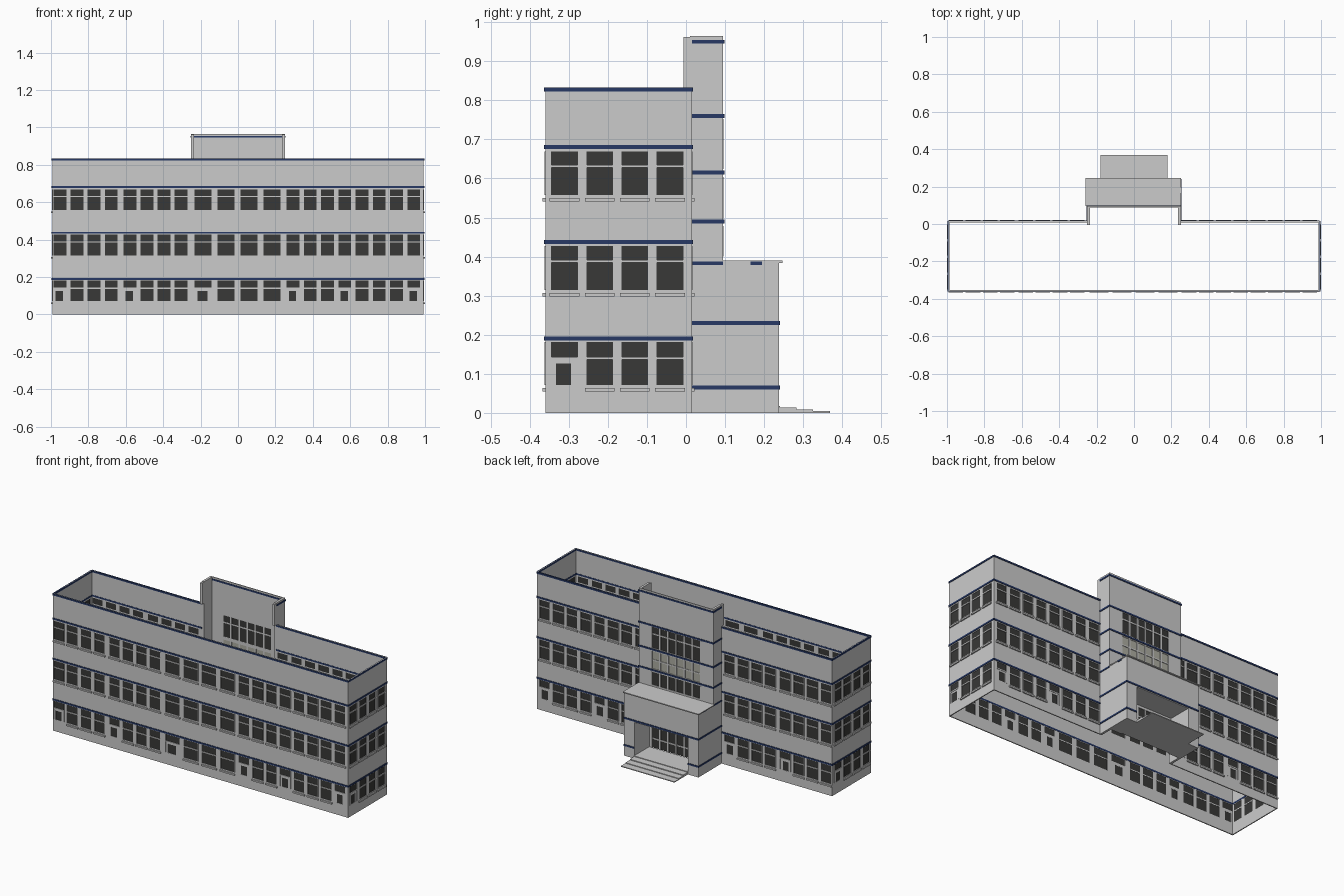
import bpy, bmesh
from mathutils import Vector

if "Cube" in bpy.data.objects:
    bpy.data.objects.remove(bpy.data.objects["Cube"])


def material(name, rgb):
    m = bpy.data.materials.new(name)
    m.diffuse_color = (*rgb, 1)
    m.use_nodes = True
    m.node_tree.nodes["Principled BSDF"].inputs["Base Color"].default_value = m.diffuse_color
    return m


NAVY = material("navy", (0.02, 0.04, 0.13))
DARK = material("dark_glass", (0.04, 0.04, 0.038))
PALE = material("pale_glass", (0.42, 0.42, 0.36))


def build(name, boxes, mat=None):
    """One object from a list of (x0, x1, y0, y1, z0, z1) boxes."""
    bm = bmesh.new()
    for x0, x1, y0, y1, z0, z1 in boxes:
        vs = bmesh.ops.create_cube(bm, size=1)["verts"]
        size = Vector((abs(x1 - x0), abs(y1 - y0), abs(z1 - z0)))
        bmesh.ops.scale(bm, vec=size, verts=vs)
        bmesh.ops.translate(bm, vec=((x0 + x1) / 2, (y0 + y1) / 2, (z0 + z1) / 2), verts=vs)
    me = bpy.data.meshes.new(name)
    bm.to_mesh(me)
    bm.free()
    ob = bpy.data.objects.new(name, me)
    bpy.context.collection.objects.link(ob)
    if mat:
        me.materials.append(mat)


# window bottom, transom, window top on each storey
FLOORS = [(0.072, 0.140, 0.182), (0.315, 0.388, 0.427), (0.558, 0.631, 0.669)]
BANDS = [0.190, 0.437, 0.681, 0.828]
TOP, T = 0.833, 0.006


def facade(name, axis, pos, sign, u0, u1, wins, small):
    """Wall along an axis, facing sign, with real openings; wins = (start, width)."""
    def bx(a, b, v0, v1, z0, z1):
        p, q = pos + sign * v0, pos + sign * v1
        return (a, b, p, q, z0, z1) if axis == "x" else (p, q, a, b, z0, z1)
    wall, panes, frames, sills = [], [], [], []
    # spandrels between the window rows
    edges = [0] + [z for f in FLOORS for z in (f[0], f[2])] + [TOP]
    for z0, z1 in zip(edges[::2], edges[1::2]):
        wall.append(bx(u0, u1, -T, 0, z0, z1))
    for fl, (zb, zt, ztop) in enumerate(FLOORS):
        # piers between windows
        cuts = [u0] + [c for s, w in wins for c in (s, s + w)] + [u1]
        for a, b in zip(cuts[::2], cuts[1::2]):
            wall.append(bx(a, b, -T, 0, zb, ztop))
        for i, (s, w) in enumerate(wins):
            e, f = s + w, 0.003
            panes.append(bx(s, e, -0.005, -0.002, zt, ztop))
            frames.append(bx(s, e, -T, 0.002, zt - f, zt + f))
            if fl == 0 and i in small:
                # small ground floor window
                a, b, zs = s + w * 0.17, e - w * 0.25, 0.126
                wall += [bx(s, a, -T, 0, zb, zt), bx(b, e, -T, 0, zb, zt),
                         bx(a, b, -T, 0, zs, zt)]
                panes.append(bx(a, b, -0.005, -0.002, zb, zs))
            else:
                panes.append(bx(s, e, -0.005, -0.002, zb, zt))
                sills.append(bx(s - 0.005, e + 0.005, 0, 0.007, zb - 0.017, zb - 0.008))
            frames += [bx(s - f, s, -T, 0.002, zb, ztop), bx(e, e + f, -T, 0.002, zb, ztop)]
    build(name + "_wall", wall)
    build(name + "_window_panes", panes, DARK)
    build(name + "_window_frames", frames)
    build(name + "_window_sills", sills)
    build(name + "_bands", [bx(u0, u1, -T - 0.001, 0.003, z - 0.005, z + 0.005)
                            for z in BANDS], NAVY)


# window layout of the long sides
left8 = [(s + 0.0912 * i, 0.068) for s in (-0.986, -0.612) for i in range(4)]
wide4 = [(-0.233 + 0.123 * i, 0.092) for i in range(4)]
right8 = [(0.26 + 0.0922 * i, 0.068) for i in range(8)]
side4 = [(-0.344 + 0.09 * i, 0.066) for i in range(4)]
X, YF, YB = 0.993, -0.36, 0.015

facade("front", "x", YF, -1, -X, X, left8 + wide4 + right8, {0, 4, 8, 12, 15, 19})
facade("back_left", "x", YB, 1, -X, -0.25, left8, {3, 7})
facade("back_right", "x", YB, 1, 0.25, X, right8, {3, 7})
facade("right", "y", X, 1, YF, YB, side4, {0})
facade("left", "y", -X, -1, YF, YB, side4, {3})

# stair tower: side walls and rear facade with glazing openings
build("tower_side_walls", [b for s in (-1, 1) for b in (
    (s * 0.236, s * 0.25, 0.010, 0.095, 0, 0.965),
    (s * 0.236, s * 0.25, -0.006, 0.010, TOP, 0.962))])
GX, Y0, Y1 = 0.165, 0.089, 0.095
rows = [(0.400, 0.478), (0.498, 0.604), (0.624, 0.752)]
zs = [0.205] + [z for r in rows for z in r] + [0.965]
build("tower_rear_wall",
      [(-0.25, 0.25, Y0, Y1, a, b) for a, b in zip(zs[::2], zs[1::2])] +
      [(s * GX, s * 0.25, Y0, Y1, 0, 0.76) for s in (-1, 1)])


def glazing(name, z0, z1, cols, splits, mat):
    """Pane with mullions and transoms in the tower's rear wall."""
    build(name + "_panes", [(-GX, GX, Y0 + 0.001, Y1 - 0.003, z0, z1)], mat)
    step = 2 * GX / cols
    build(name + "_mullions",
          [(-GX + step * i - 0.005, -GX + step * i + 0.005, Y0, Y1 + 0.001, z0, z1)
           for i in range(cols + 1)] +
          [(-GX, GX, Y0, Y1, z - 0.004, z + 0.004) for z in splits])


glazing("stair_lower_window", *rows[0], 6, [], DARK)
glazing("stair_middle_window", *rows[1], 6, [0.551], PALE)
glazing("stair_upper_window", *rows[2], 6, [0.71], DARK)
glazing("entrance_glazing", 0.018, 0.205, 6, [0.075, 0.15], DARK)

# navy bands around the tower
bands = []
for z in (0.49, 0.615, 0.76, 0.95):
    bands.append((-0.252, 0.252, Y1, 0.098, z - 0.005, z + 0.005))
    bands += [(s * 0.25, s * 0.253, 0.015, 0.098, z - 0.005, z + 0.005) for s in (-1, 1)]
bands.append((-0.236, 0.236, Y0 - 0.002, Y0, 0.945, 0.955))
build("tower_bands", bands, NAVY)

# entrance porch: piers, upper block, roof slab
build("porch_piers", [(s * 0.18, s * 0.25, Y1, 0.238, 0, 0.22) for s in (-1, 1)])
build("porch_upper_block", [(-0.25, 0.25, Y1, 0.238, 0.22, 0.384)])
build("porch_roof_slab", [(-0.258, 0.252, Y1, 0.247, 0.384, 0.39)])
pb = [(-0.252, 0.252, 0.238, 0.241, 0.225, 0.235)]
for s in (-1, 1):
    pb.append((s * 0.18, s * 0.252, 0.238, 0.241, 0.06, 0.07))
    pb += [(s * 0.25, s * 0.253, 0.015, 0.241, z - 0.005, z + 0.005) for z in (0.065, 0.23)]
    pb += [(s * 0.25, s * 0.253, a, b, 0.378, 0.387) for a, b in ((0.015, 0.095), (0.165, 0.195))]
build("porch_bands", pb, NAVY)

# entrance floor and shallow steps
build("entrance_steps", [(-0.18, 0.18, Y1, y, 0, z) for y, z in (
    (0.241, 0.018), (0.283, 0.014), (0.325, 0.009), (0.368, 0.005))])
